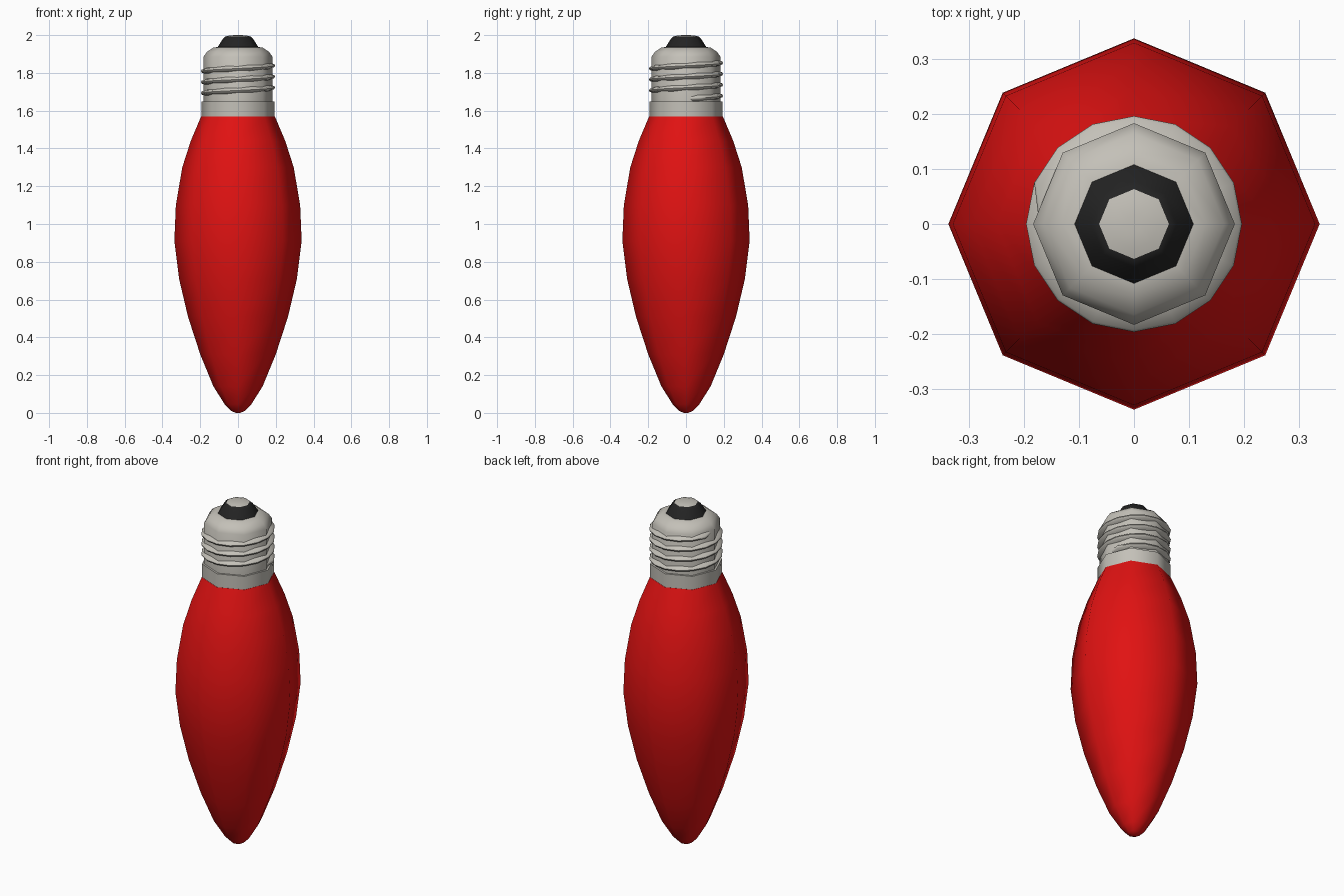
import bpy, bmesh
from math import cos, sin, pi, radians

if "Cube" in bpy.data.objects:
    bpy.data.objects.remove(bpy.data.objects["Cube"])

SIDES = 8


def material(name, color):
    m = bpy.data.materials.new(name)
    m.use_nodes = True
    m.diffuse_color = (*color, 1)
    bsdf = m.node_tree.nodes["Principled BSDF"]
    bsdf.inputs["Base Color"].default_value = (*color, 1)
    bsdf.inputs["Roughness"].default_value = 0.6
    return m


red = material("red glass", (0.75, 0.006, 0.006))
metal = material("pale grey metal", (0.55, 0.53, 0.48))
black = material("black insulator", (0.017, 0.017, 0.017))


def finish(name, bm, mat, angle):
    bmesh.ops.recalc_face_normals(bm, faces=bm.faces)
    mesh = bpy.data.meshes.new(name)
    bm.to_mesh(mesh)
    bm.free()
    mesh.materials.append(mat)
    ob = bpy.data.objects.new(name, mesh)
    bpy.context.collection.objects.link(ob)
    bpy.ops.object.select_all(action='DESELECT')
    ob.select_set(True)
    bpy.context.view_layer.objects.active = ob
    bpy.ops.object.shade_smooth_by_angle(angle=radians(angle))
    return ob


def bridge(bm, a, b):
    n = len(a)
    for i in range(n):
        bm.faces.new((a[i], a[(i + 1) % n], b[(i + 1) % n], b[i]))


def lathe(name, profile, mat, angle):
    """Turn (radius, height) points about z, closing both ends."""
    bm = bmesh.new()
    rings = [[bm.verts.new((r * cos(2 * pi * i / SIDES), r * sin(2 * pi * i / SIDES), z))
              for i in range(SIDES)] for r, z in profile]
    for a, b in zip(rings, rings[1:]):
        bridge(bm, a, b)
    bm.faces.new(rings[0])
    bm.faces.new(rings[-1])
    return finish(name, bm, mat, angle)


# Tapered glass envelope
lathe("glass_bulb", [(0.012, 0.0), (0.035, 0.01), (0.07, 0.045), (0.13, 0.14),
                     (0.2, 0.31), (0.265, 0.51), (0.312, 0.71), (0.337, 0.91),
                     (0.329, 1.1), (0.295, 1.3), (0.25, 1.44), (0.195, 1.57)], red, 60)

# Metal base: collar, threaded neck and shoulder
lathe("base_collar", [(0.194, 1.568), (0.194, 1.648)], metal, 60)
lathe("base_neck", [(0.183, 1.64), (0.183, 1.885), (0.164, 1.912),
                    (0.13, 1.934), (0.1, 1.938)], metal, 60)

# Insulator and contact
lathe("insulator", [(0.111, 1.932), (0.078, 1.983), (0.066, 1.993)], black, 50)
lathe("contact", [(0.067, 1.992), (0.045, 1.998), (0.015, 2.0)], metal, 60)

# Helical screw thread, fading into the neck at both ends
STEPS, TURNS, PITCH = 16, 3.5, 0.058
bm = bmesh.new()
rings = []
count = int(STEPS * TURNS)
for i in range(count + 1):
    t = 2 * pi * i / STEPS
    z = 1.664 + PITCH * i / STEPS
    crest = 0.172 if i in (0, count) else 0.196
    section = [(0.16, -0.019), (crest - 0.004, -0.008), (crest, 0),
               (crest - 0.004, 0.008), (0.16, 0.019)]
    rings.append([bm.verts.new((r * cos(t), r * sin(t), z + dz)) for r, dz in section])
for a, b in zip(rings, rings[1:]):
    bridge(bm, a, b)
bm.faces.new(rings[0])
bm.faces.new(rings[-1])
finish("screw_thread", bm, metal, 50)
